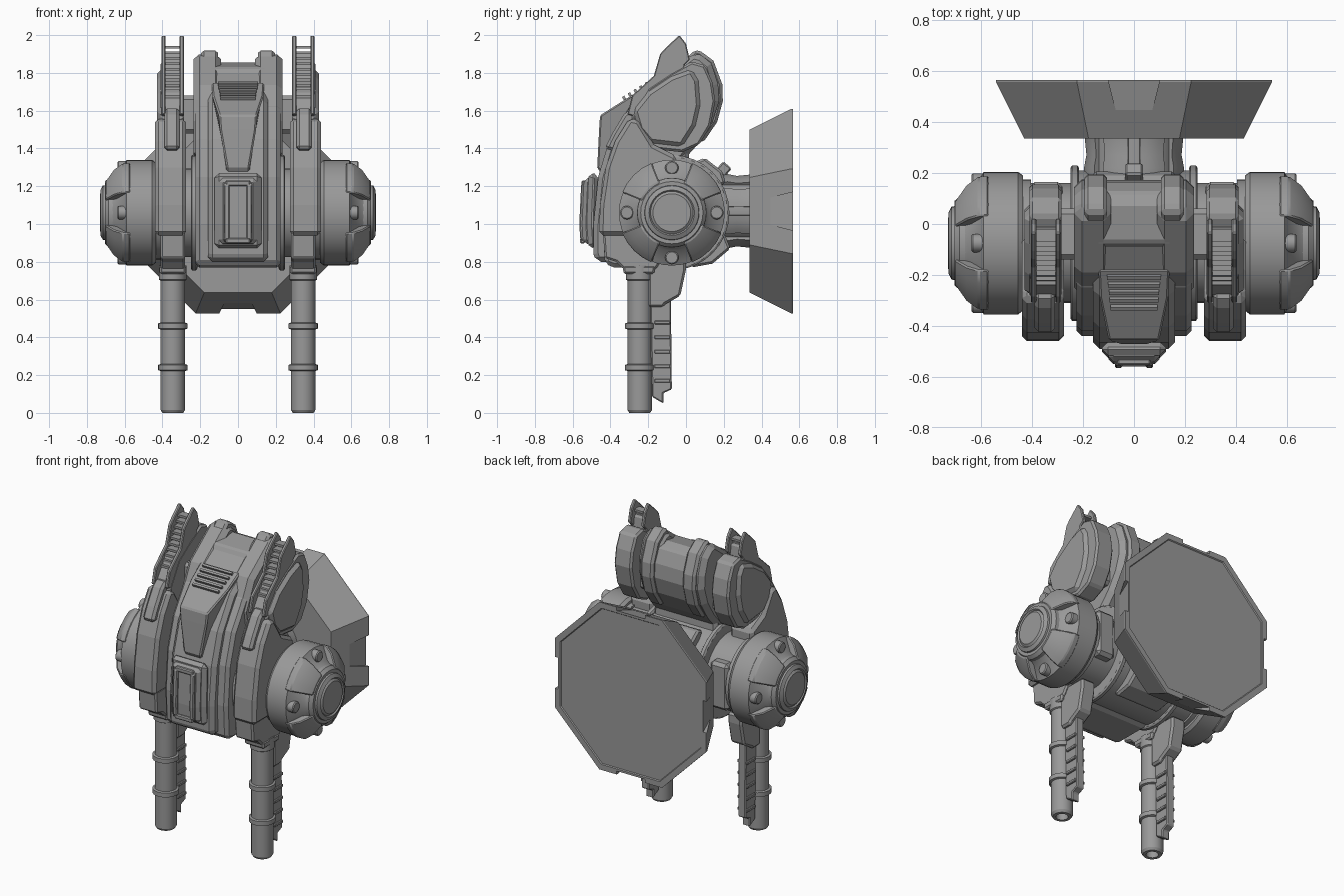
import bpy, bmesh, math
from mathutils import Matrix

CY, CZ = -0.075, 1.06          # axle centre
GREY = bpy.data.materials.new("dark_grey")
GREY.diffuse_color = (.32, .32, .32, 1)


def finish(name, bm, bevel=0, mirror=False, smooth=True):
    bmesh.ops.remove_doubles(bm, verts=bm.verts, dist=1e-5)
    bmesh.ops.recalc_face_normals(bm, faces=bm.faces)
    me = bpy.data.meshes.new(name)
    bm.to_mesh(me)
    bm.free()
    me.materials.append(GREY)
    ob = bpy.data.objects.new(name, me)
    bpy.context.collection.objects.link(ob)
    bpy.ops.object.select_all(action='DESELECT')
    ob.select_set(True)
    bpy.context.view_layer.objects.active = ob
    if smooth:
        bpy.ops.object.shade_smooth_by_angle(angle=math.radians(25))
    if bevel:
        b = ob.modifiers.new("bevel", 'BEVEL')
        b.width, b.segments, b.limit_method = bevel, 1, 'ANGLE'
        b.angle_limit = math.radians(35)
    if mirror:
        ob.modifiers.new("mirror", 'MIRROR')
    return ob


def prism(name, pts, x0, x1, bevel=0.01, mirror=True):
    """Side profile of (y, z) or (y, z, half width) points, extruded along x."""
    bm = bmesh.new()
    lo = [bm.verts.new((-p[2] if len(p) > 2 else x0, p[0], p[1])) for p in pts]
    hi = [bm.verts.new((p[2] if len(p) > 2 else x1, p[0], p[1])) for p in pts]
    bm.faces.new(lo)
    bm.faces.new(hi[::-1])
    for i in range(len(pts)):
        j = (i + 1) % len(pts)
        bm.faces.new((lo[i], hi[i], hi[j], lo[j]))
    return finish(name, bm, bevel, mirror, False)


def boxes(name, items, bevel=0, mirror=False):
    """Boxes given as (centre, size, x tilt)."""
    bm = bmesh.new()
    for c, s, tilt in items:
        m = Matrix.Translation(c) @ Matrix.Rotation(tilt, 4, 'X') @ Matrix.Diagonal((*s, 1))
        bmesh.ops.create_cube(bm, size=1, matrix=m)
    return finish(name, bm, bevel, mirror, False)


def revolve(name, prof, axis, c, n=32, start=0, arcs=None, sweep=360, bevel=0, mirror=False):
    """(along, radius) profile turned about an axis; arcs gives partial closed sweeps."""
    bm = bmesh.new()
    for a0 in (arcs or [start]):
        rings = []
        for k in range(n + (1 if arcs else 0)):
            t = math.radians(a0 + sweep * k / n)
            ring = []
            for a, r in prof:
                u, v = c[0] + r * math.cos(t), c[1] + r * math.sin(t)
                ring.append(bm.verts.new({'x': (a, u, v), 'y': (u, a, v), 'z': (u, v, a)}[axis]))
            rings.append(ring)
        m = len(prof)
        for k in range(n):
            p, q = rings[k], rings[(k + 1) % len(rings)]
            for i in range(m if arcs else m - 1):
                j = (i + 1) % m
                bm.faces.new((p[i], p[j], q[j], q[i]))
        if arcs:
            bm.faces.new(rings[0])
            bm.faces.new(rings[-1])
    return finish(name, bm, bevel, mirror)


# octagonal rear dish with a thin rim and four sloped edge notches
k = 1 / math.cos(math.pi / 8)
dish = revolve("rear_dish", [(.335, 0), (.335, .43 * k), (.557, .541 * k), (.566, .541 * k), (.566, .505 * k),
                             (.56, .5 * k), (.56, 0)], 'y', (0, 1.068), n=8, start=22.5)
bm = bmesh.new()
for i in range(4):
    new = bmesh.ops.create_cube(bm, size=2)['verts']
    for v in new:
        back, top = v.co.y > 0, v.co.z > 0
        v.co = (v.co.x * (.11 if back else .07), .6 if back else .44, .65 if top else .528 if back else .484)
    bmesh.ops.transform(bm, verts=new, matrix=Matrix.Translation((0, 0, 1.068)) @ Matrix.Rotation(i * math.pi / 2, 4, 'Y'))
cutter = finish("notch_cutter", bm, smooth=False)
cutter.hide_render = True
cutter.hide_set(True)
bo = dish.modifiers.new("notches", 'BOOLEAN')
bo.operation, bo.object, bo.solver = 'DIFFERENCE', cutter, 'EXACT'

# neck joining dish to body
revolve("neck", [(.1, 0), (.1, .175), (.345, .175), (.345, 0)], 'y', (0, CZ + .008))
revolve("neck_ribs", [(.15, .15), (.15, .19), (.22, .198), (.27, .188), (.34, .195), (.34, .15)],
        'y', (0, CZ + .008), n=4, arcs=[i * 45 + 7 for i in range(8)], sweep=31)

# axle, body drum and side rings
revolve("axle", [(-.46, 0), (-.46, .235), (.46, .235), (.46, 0)], 'x', (CY, CZ))
revolve("body_drum", [(-.22, 0), (-.22, .285), (.22, .285), (.22, 0)], 'x', (CY, CZ))
revolve("side_ring", [(.215, 0), (.215, .295), (.222, .305), (.243, .305), (.25, .295), (.25, 0)],
        'x', (CY, CZ), mirror=True)
revolve("axle_collar", [(.405, .1), (.405, .25), (.445, .25), (.445, .1)], 'x', (CY, CZ), mirror=True)
prism("belly_panel", [(.0, .80), (.03, .77), (.14, .79), (.235, .87), (.2, .96), (.1, .9)], -.16, .16, .012, False)
prism("back_panel", [(.05, 1.33), (.1, 1.35), (.19, 1.28), (.21, 1.22), (.15, 1.18)], -.16, .16, .012, False)
boxes("back_latch", [((0, .2, 1.29), (.07, .06, .06), -.7)], .008)

# wheel-shaped pods on both sides
revolve("side_pod", [(.435, 0), (.435, .265), (.455, .28), (.59, .28), (.6, .262), (.64, .2), (.67, .18), (.67, 0)],
        'x', (CY, CZ), n=40, mirror=True)
revolve("pod_pads", [(.57, .25), (.57, .284), (.61, .284), (.657, .247), (.703, .176), (.69, .15), (.6, .15)],
        'x', (CY, CZ), n=4, arcs=[22, 112, 202, 292], sweep=46, bevel=.006, mirror=True)
revolve("pod_hub", [(.6, 0), (.6, .19), (.685, .183), (.705, .165), (.705, .145), (.716, .143),
                    (.728, .12), (.72, .113), (.73, .1), (.73, 0)], 'x', (CY, CZ), mirror=True)
for i in range(4):
    t = i * math.pi / 2
    revolve("pod_bolt", [(.57, 0), (.57, .036), (.632, .036), (.638, .03), (.638, 0)], 'x',
            (CY + .238 * math.cos(t), CZ + .238 * math.sin(t)), n=16, mirror=True)

# central front shell
prism("shell_side", [(-.43, .79), (-.44, 1.0), (-.42, 1.25), (-.36, 1.45), (-.25, 1.62), (-.15, 1.7),
                     (0, 1.6), (.02, 1.3), (-.05, .9), (-.15, .77), (-.38, .77)], -.225, .225, .02, False)
prism("shell_front", [(-.475, .80), (-.49, .84), (-.49, 1.0), (-.465, 1.25), (-.405, 1.45), (-.28, 1.65),
                      (-.18, 1.72), (-.2, 1.4), (-.3, .8)], -.16, .16, .025, False)
prism("hood", [(-.18, 1.75, .14), (-.29, 1.68, .135), (-.455, 1.575, .10), (-.46, 1.5, .095), (-.47, 1.3, .06),
               (-.44, 1.25, .06), (-.35, 1.45, .09), (-.2, 1.6, .13)], 0, 0, .008, False)
boxes("hood_slats", [((0, -.205 - .03 * i, 1.737 - .0185 * i), (.21 - .006 * i, .014, .03), .55)
                     for i in range(5)])

# chest plate, stepped
prism("chest_plate", [(-.47, .88), (-.515, .865), (-.525, 1.0), (-.515, 1.275), (-.46, 1.26)], -.125, .125, .025, False)
prism("chest_panel", [(-.5, .89), (-.545, .90), (-.55, 1.0), (-.54, 1.24), (-.49, 1.25)], -.1, .1, .02, False)
prism("chest_rail", [(-.52, .895), (-.56, .92), (-.565, 1.0), (-.555, 1.21), (-.52, 1.235)], .045, .075, .006)
boxes("chest_caps", [((0, -.547, .912), (.13, .026, .03), 0), ((0, -.54, 1.215), (.13, .026, .03), 0)], .006)

# head drum: recessed middle, full sides and raised rear ribs
prism("head_core", [(-.19, 1.73), (-.09, 1.8), (-.07, 1.83), (.07, 1.855), (.125, 1.83), (.165, 1.74), (.172, 1.65),
                    (.14, 1.54), (.07, 1.43), (-.02, 1.33), (-.25, 1.35), (-.28, 1.55)], -.15, .15, .01, False)
prism("head_side", [(-.19, 1.735), (.035, 1.905), (.08, 1.895), (.135, 1.85), (.17, 1.74), (.175, 1.65), (.14, 1.54),
                    (.07, 1.43), (-.02, 1.33), (-.25, 1.35), (-.28, 1.55)], .09, .235, .03)
prism("head_ribs", [(-.02, 1.85), (.045, 1.922), (.08, 1.913), (.145, 1.865), (.192, 1.74), (.195, 1.65), (.165, 1.54),
                    (.09, 1.43), (.02, 1.45), (-.1, 1.6)], .105, .195, .015)

# curved arm armour
prism("arm_armour", [(-.46, .94), (-.455, 1.1), (-.425, 1.3), (-.375, 1.44), (-.3, 1.56), (-.25, 1.55), (-.17, 1.42),
                     (-.05, 1.36), (-.05, 1.0), (-.2, .94)], .275, .44, .02)
prism("arm_front_pad", [(-.43, 1.4), (-.39, 1.48), (-.33, 1.58), (-.28, 1.62), (-.25, 1.58), (-.36, 1.38)],
      .31, .39, .015)
prism("arm_lower", [(-.44, .96), (-.43, .82), (-.37, .80), (-.33, .76), (-.16, .76), (-.1, .85), (-.1, .96)],
      .28, .41, .01)
prism("arm_cuff", [(-.335, .78), (-.33, .735), (-.17, .735), (-.16, .78)], .275, .415, .01)
boxes("axle_block", [((.345, .06, 1.06), (.13, .21, .3), 0)], .02, True)

# shoulder behind each horn
prism("shoulder", [(-.29, 1.57), (-.2, 1.72), (-.08, 1.8), (.03, 1.86), (.1, 1.84), (.14, 1.75), (.155, 1.65),
                   (.13, 1.52), (.07, 1.42), (-.02, 1.38), (-.2, 1.4), (-.26, 1.48)], .285, .41, .012)
prism("shoulder_side", [(-.28, 1.6), (-.2, 1.7), (-.08, 1.78), (.03, 1.82), (.065, 1.76), (.075, 1.63), (.05, 1.52),
                        (-.02, 1.41), (-.19, 1.43), (-.25, 1.5)], .3, .43, .02)
boxes("shoulder_link", [((.26, -.04, 1.58), (.1, .2, .2), 0)], .02, True)

# horns: two stepped plates with a ladder between them
horn = [(-.31, 1.58), (-.285, 1.68), (-.17, 1.785), (-.137, 1.9), (-.105, 1.935), (-.035, 2.0),
        (.0, 1.955), (.02, 1.87), (-.01, 1.84), (.02, 1.76), (-.2, 1.55)]
for x in (.287, .383):
    prism("horn_plate", horn, x, x + .022, .005)
prism("horn_core", [(-.28, 1.6), (-.24, 1.66), (-.13, 1.75), (-.06, 1.91), (-.02, 1.9), (0, 1.75), (-.2, 1.56)],
      .3, .39, .004)
boxes("horn_rungs", [((.345, -.215 + .019 * i, 1.675 + .029 * i), (.08, .05, .014), 0) for i in range(10)], 0, True)

# barrels with rings and open muzzles
prof = [(.05, 0), (.05, .036), (0, .036), (0, .055), (.016, .065)]
for z in (.24, .46):
    prof += [(z - .018, .065), (z - .014, .078), (z + .014, .078), (z + .018, .065)]
prof += [(.7, .065), (.705, .073), (.78, .073), (.78, 0)]
revolve("barrel", prof, 'z', (.345, -.245), n=24, mirror=True)

# bracket and ribbed blade behind each barrel
prism("blade_bracket", [(-.2, .82), (0, .82), (0, .76), (-.03, .62), (-.11, .575), (-.12, .56), (-.2, .56)],
      .295, .395, .012)
prism("blade", [(-.19, .6), (-.08, .6), (-.075, .125), (-.12, .105), (-.12, .05), (-.18, .085)], .318, .372, .006)
boxes("blade_ribs", [((.345, -.125, .17 + .077 * i), (.075, .085, .02), 0) for i in range(5)], .004, True)
